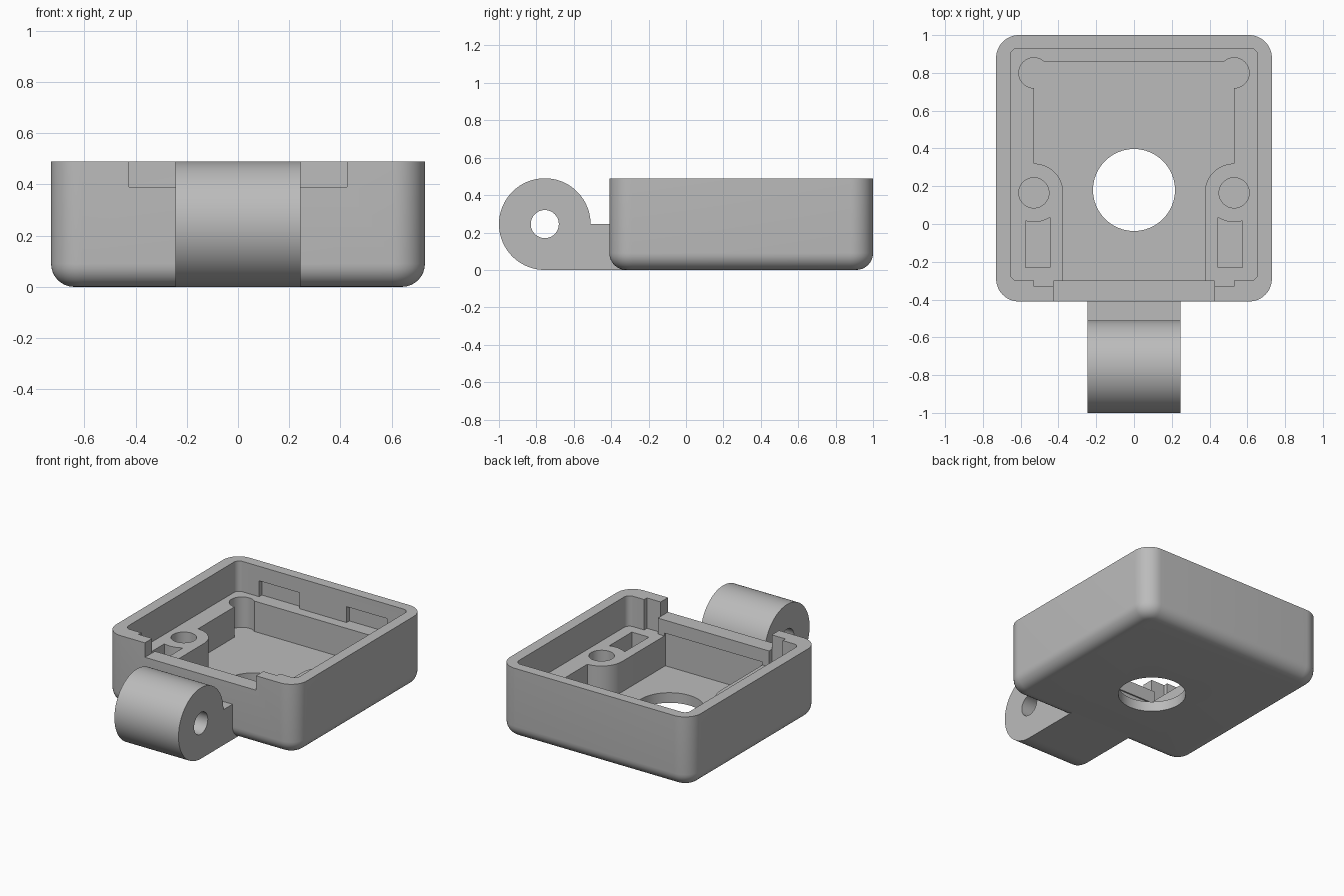
import bpy, bmesh
from math import cos, sin, radians, asin, acos, degrees

cube = bpy.data.objects.get("Cube")
if cube:
    bpy.data.objects.remove(cube)

HEIGHT, LEDGE, FLOOR, NOTCH = 0.49, 0.28, 0.07, 0.39
ABOVE = 0.6

grey = bpy.data.materials.new("plain_grey")
grey.use_nodes = True
colour = (0.5, 0.5, 0.5, 1)
grey.diffuse_color = colour
grey.node_tree.nodes["Principled BSDF"].inputs["Base Color"].default_value = colour


def arc(cx, cy, r, start, end, steps=12):
    angles = [radians(start + (end - start) * i / steps) for i in range(steps + 1)]
    return [(cx + r * cos(a), cy + r * sin(a)) for a in angles]


def circle(cx, cy, r, steps=48):
    return arc(cx, cy, r, 0, 360, steps)[:-1]


def rectangle(x0, x1, y0, y1):
    return [(x0, y0), (x1, y0), (x1, y1), (x0, y1)]


def rounded(x0, x1, y0, y1, r):
    return (arc(x1 - r, y1 - r, r, 0, 90) + arc(x0 + r, y1 - r, r, 90, 180)
            + arc(x0 + r, y0 + r, r, 180, 270) + arc(x1 - r, y0 + r, r, 270, 360))


def mirrored(outline):
    return [(-x, y) for x, y in reversed(outline)]


def prism(name, outline, low, high, sideways=False, fillet=0):
    """Extrude an outline along z, or along x when sideways."""
    bm = bmesh.new()
    place = (lambda u, v, h: (h, u, v)) if sideways else (lambda u, v, h: (u, v, h))
    base = bm.faces.new([bm.verts.new(place(u, v, low)) for u, v in outline])
    top = bmesh.ops.extrude_face_region(bm, geom=[base])["geom"]
    shift = place(0, 0, high - low)
    bmesh.ops.translate(bm, vec=shift, verts=[g for g in top if isinstance(g, bmesh.types.BMVert)])
    if fillet:
        edges = [e for e in bm.edges if all(abs(v.co.z - low) < 1e-5 for v in e.verts)]
        bmesh.ops.bevel(bm, geom=edges, offset=fillet, segments=8, profile=0.5, affect='EDGES')
    bmesh.ops.recalc_face_normals(bm, faces=bm.faces)
    mesh = bpy.data.meshes.new(name)
    bm.to_mesh(mesh)
    bm.free()
    mesh.materials.append(grey)
    obj = bpy.data.objects.new(name, mesh)
    bpy.context.collection.objects.link(obj)
    return obj


def cut(target, outline, low, high, sideways=False):
    cutter = prism("cutter", outline, low, high, sideways)
    cutter.hide_render = True
    mod = target.modifiers.new("cut", 'BOOLEAN')
    mod.operation, mod.solver, mod.object = 'DIFFERENCE', 'EXACT', cutter
    bpy.context.view_layer.objects.active = target
    bpy.ops.object.modifier_apply(modifier=mod.name)
    bpy.data.objects.remove(cutter)


def smooth(obj):
    bpy.ops.object.select_all(action='DESELECT')
    obj.select_set(True)
    bpy.context.view_layer.objects.active = obj
    bpy.ops.object.shade_smooth_by_angle(angle=radians(30))


# Open tray with rounded corners and a rounded bottom edge
tray = prism("tray", rounded(-0.73, 0.73, -0.41, 1.0, 0.12), 0, HEIGHT, fillet=0.09)

# Wide upper cavity down to the ledge
cut(tray, rounded(-0.655, 0.655, -0.30, 0.93, 0.04), LEDGE, ABOVE)

# Lower cavity: straight front, rounded bosses at the sides, round corner reliefs
side, back, boss_y, boss_r, relief_y, relief_r = 0.53, 0.86, 0.165, 0.155, 0.80, 0.08
relief_end = 180 - degrees(asin((back - relief_y) / relief_r))
half = ([(0.375, -0.31)] + arc(side, boss_y, boss_r, 180, 90)
        + arc(side, relief_y, relief_r, -90, relief_end, 24))
cut(tray, half + mirrored(half), FLOOR, LEDGE + 0.02)

# Round opening through the floor
cut(tray, circle(0, 0.18, 0.217, 64), -0.1, 0.2)

# Notch in the front wall
cut(tray, rectangle(-0.425, 0.425, -0.5, -0.2), NOTCH, ABOVE)

# Screw holes, arc-ended pockets, front recesses and back catch slots
x0, x1 = 0.445, 0.575
start = 360 - degrees(acos((x1 - side) / boss_r))
end = 180 + degrees(acos((side - x0) / boss_r))
pocket = [(x0, -0.23), (x1, -0.23)] + arc(side, boss_y, boss_r, start, end)
features = [
    (circle(side, boss_y, 0.08), 0.1, ABOVE),
    (pocket, 0.1, ABOVE),
    (rectangle(0.425, 0.53, -0.33, -0.25), LEDGE, ABOVE),
    (rectangle(0.18, 0.49, 0.90, 0.96), LEDGE, NOTCH),
]
for outline, low, high in features:
    cut(tray, outline, low, high)
    cut(tray, mirrored(outline), low, high)
smooth(tray)

# Hinge barrel with its flat foot reaching under the tray wall
r, cy = 0.245, -0.755
barrel = arc(cy, r, r, 0, 270, 64) + [(-0.32, 0), (-0.32, r)]
hinge = prism("hinge_barrel", barrel, -0.245, 0.245, sideways=True)
cut(hinge, circle(cy, r, 0.075), -0.4, 0.4, sideways=True)
smooth(hinge)
